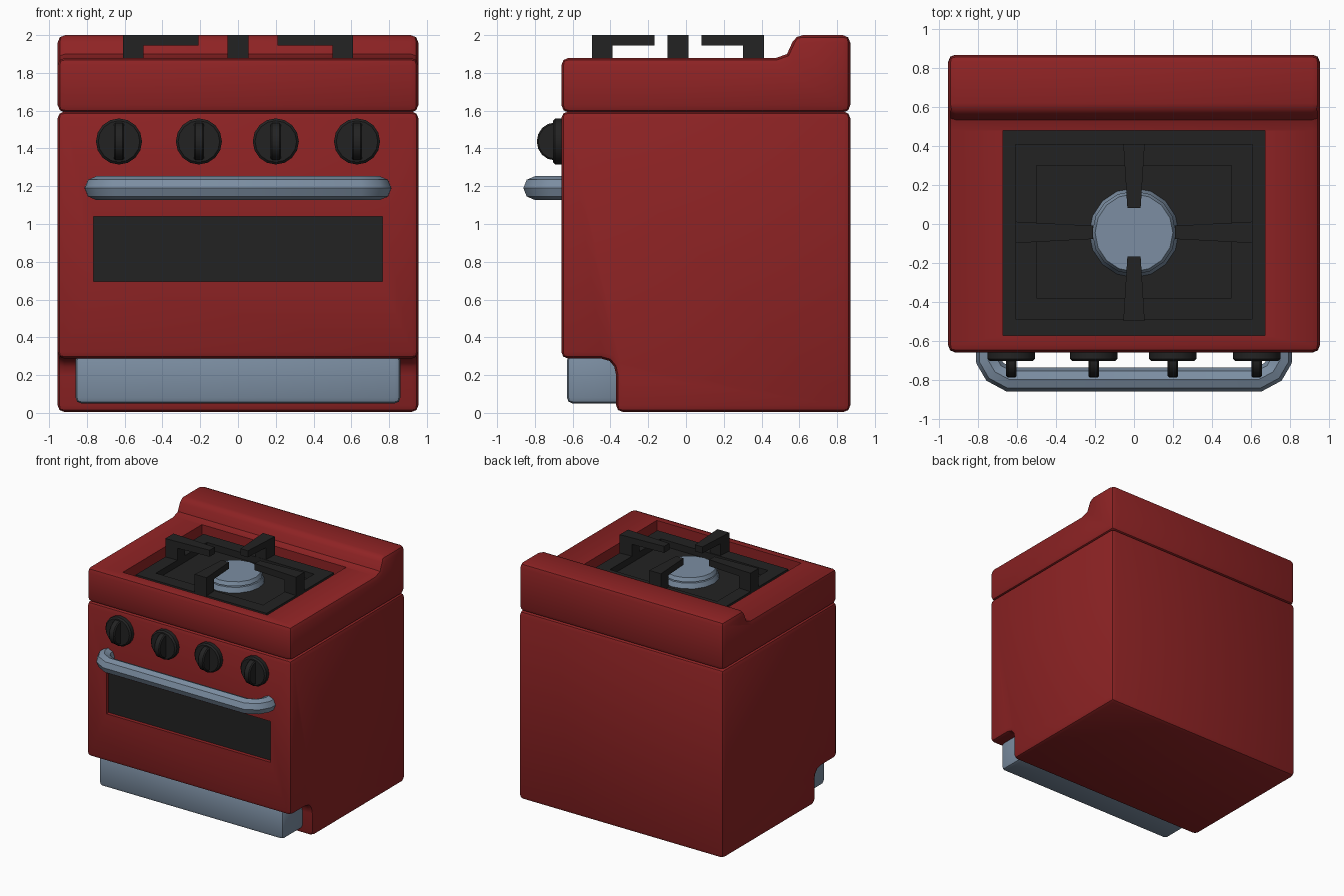
import bpy, bmesh, math
from mathutils import Vector, Matrix

if "Cube" in bpy.data.objects:
    bpy.data.objects.remove(bpy.data.objects["Cube"])


def mat(name, rgb):
    m = bpy.data.materials.new(name)
    m.diffuse_color = (*rgb, 1)
    m.use_nodes = True
    m.node_tree.nodes["Principled BSDF"].inputs["Base Color"].default_value = m.diffuse_color
    return m


RED = mat("red_enamel", (0.27, 0.0165, 0.0175))
STEEL = mat("blue_steel", (0.2, 0.27, 0.36))
DARK = mat("black_iron", (0.0165, 0.0165, 0.0165))


def activate(ob):
    bpy.ops.object.select_all(action='DESELECT')
    ob.select_set(True)
    bpy.context.view_layer.objects.active = ob


def finish(name, bm, m, bevel=0, angle=50, segs=2):
    bmesh.ops.recalc_face_normals(bm, faces=bm.faces)
    me = bpy.data.meshes.new(name)
    bm.to_mesh(me)
    bm.free()
    ob = bpy.data.objects.new(name, me)
    bpy.context.collection.objects.link(ob)
    me.materials.append(m)
    activate(ob)
    if bevel:
        b = ob.modifiers.new("bevel", 'BEVEL')
        b.width, b.segments = bevel, segs
        b.limit_method, b.angle_limit = 'ANGLE', math.radians(angle)
        b.use_clamp_overlap = False
        bpy.ops.object.modifier_apply(modifier="bevel")
    return ob


def smooth(ob):
    activate(ob)
    bpy.ops.object.shade_smooth_by_angle(angle=math.radians(35))


def add_box(bm, lo, hi):
    lo, hi = Vector(lo), Vector(hi)
    bmesh.ops.create_cube(bm, size=1, matrix=Matrix.Translation((lo + hi) / 2)
                          @ Matrix.Diagonal((*(hi - lo), 1)))


def add_prism(bm, pts, vec):
    f = bm.faces.new([bm.verts.new(p) for p in pts])
    r = bmesh.ops.extrude_face_region(bm, geom=[f], use_keep_orig=True)
    bmesh.ops.translate(bm, vec=vec, verts=[v for v in r['geom'] if isinstance(v, bmesh.types.BMVert)])


def side_profile(name, yz, bevel):
    bm = bmesh.new()
    add_prism(bm, [(-0.955, y, z) for y, z in yz], (1.91, 0, 0))
    return finish(name, bm, RED, bevel)


def cut_recess(ob, lo, hi, axis, level):
    # cut a box out, then paint the floor of the recess dark
    bm = bmesh.new()
    add_box(bm, lo, hi)
    c = finish("cutter", bm, RED)
    c.hide_render = True
    activate(ob)
    mod = ob.modifiers.new("cut", 'BOOLEAN')
    mod.object, mod.operation, mod.solver = c, 'DIFFERENCE', 'EXACT'
    bpy.ops.object.modifier_apply(modifier="cut")
    bpy.data.objects.remove(c, do_unlink=True)
    ob.data.materials.clear()
    ob.data.materials.append(RED)
    ob.data.materials.append(DARK)
    for p in ob.data.polygons:
        inside = all(lo[i] - 1e-3 < p.center[i] < hi[i] + 1e-3 for i in range(3))
        floor = inside and abs(p.normal[axis]) > 0.9 and abs(p.center[axis] - level) < 2e-3
        p.material_index = 1 if floor else 0
    smooth(ob)


# oven body with toe cove and recessed window
body = side_profile("oven_body", [(0.87, 0.005), (-0.37, 0.005), (-0.37, 0.2), (-0.38, 0.245),
                                  (-0.405, 0.275), (-0.45, 0.288), (-0.66, 0.288),
                                  (-0.66, 1.595), (0.87, 1.595)], 0.035)
cut_recess(body, (-0.765, -0.8, 0.695), (0.765, -0.63, 1.04), 1, -0.63)

# hob with raised back and recessed cooking well
hob = side_profile("hob_top", [(0.87, 1.59), (-0.66, 1.59), (-0.66, 1.88), (0.48, 1.88),
                               (0.535, 1.9), (0.58, 2.0), (0.87, 2.0)], 0.04)
cut_recess(hob, (-0.673, -0.573, 1.79), (0.673, 0.48, 1.97), 2, 1.79)

# lower drawer
bm = bmesh.new()
add_box(bm, (-0.86, -0.63, 0.05), (0.86, -0.3, 0.31))
smooth(finish("drawer", bm, STEEL, 0.03))

# burner base and cap
bm = bmesh.new()
for r1, r2, z, h in [(0.23, 0.215, 1.81, 0.04), (0.16, 0.16, 1.835, 0.02), (0.215, 0.2, 1.855, 0.03)]:
    bmesh.ops.create_cone(bm, cap_ends=True, segments=16, radius1=r1, radius2=r2, depth=h,
                          matrix=Matrix.Translation((0, -0.045, z)))
smooth(finish("burner", bm, STEEL))

# pan support frame
bm = bmesh.new()
for s in (-1, 1):
    x0, x1 = sorted((s * 0.5, s * 0.61))
    add_box(bm, (x0, -0.49, 1.78), (x1, 0.41, 1.845))
for y0, y1 in ((-0.49, -0.38), (0.3, 0.41)):
    add_box(bm, (-0.5, y0, 1.78), (0.5, y1, 1.845))
finish("grate_frame", bm, DARK)

# four tapered L-shaped support arms
bm = bmesh.new()
for i in range(4):
    tip, end = (0.21, 0.61) if i % 2 == 0 else (0.125, 0.455)
    arm = bmesh.new()
    add_prism(arm, [(end, -0.055, 1.8), (end, -0.055, 2.0), (tip, -0.055, 2.0),
                    (tip, -0.055, 1.945), (end - 0.11, -0.055, 1.945), (end - 0.11, -0.055, 1.8)],
              (0, 0.11, 0))
    for v in arm.verts:
        v.co.y *= 0.62 + 0.38 * (v.co.x - tip) / (end - tip)
    arm.transform(Matrix.Translation((0, -0.043, 0)) @ Matrix.Rotation(i * math.pi / 2, 4, 'Z'))
    tmp = bpy.data.meshes.new("tmp")
    arm.to_mesh(tmp)
    arm.free()
    bm.from_mesh(tmp)
    bpy.data.meshes.remove(tmp)
finish("grate_arms", bm, DARK)

# control knobs: bevelled disc with a rounded grip
for i, x in enumerate((-0.63, -0.207, 0.2, 0.63)):
    bm = bmesh.new()
    bmesh.ops.create_cone(bm, cap_ends=True, segments=16, radius1=0.122, radius2=0.122, depth=0.06,
                          matrix=Matrix.Translation((x, -0.675, 1.437)) @ Matrix.Rotation(math.pi / 2, 4, 'X'))
    smooth(finish(f"knob_{i + 1}", bm, DARK, 0.012, segs=1))
    bm = bmesh.new()
    bmesh.ops.create_cone(bm, cap_ends=True, segments=16, radius1=0.1, radius2=0.1, depth=0.054,
                          matrix=Matrix.Translation((x, -0.695, 1.437)) @ Matrix.Diagonal((1, 0.95, 1, 1))
                          @ Matrix.Rotation(math.pi / 2, 4, 'Y'))
    smooth(finish(f"knob_grip_{i + 1}", bm, DARK, 0.008, segs=1))

# door handle swept along a bracket-shaped path
half = [(0.75, -0.62), (0.75, -0.70), (0.715, -0.76), (0.64, -0.80)]
path = [(-x, y) for x, y in half] + half[::-1]
cu = bpy.data.curves.new("door_handle", 'CURVE')
cu.dimensions = '3D'
cu.bevel_depth, cu.bevel_resolution, cu.use_fill_caps = 0.063, 2, True
sp = cu.splines.new('POLY')
sp.points.add(len(path) - 1)
for p, (x, y) in zip(sp.points, path):
    p.co = (x, y, 1.19, 1)
handle = bpy.data.objects.new("door_handle", cu)
bpy.context.collection.objects.link(handle)
cu.materials.append(STEEL)
activate(handle)
bpy.ops.object.convert(target='MESH')
smooth(bpy.context.view_layer.objects.active)
